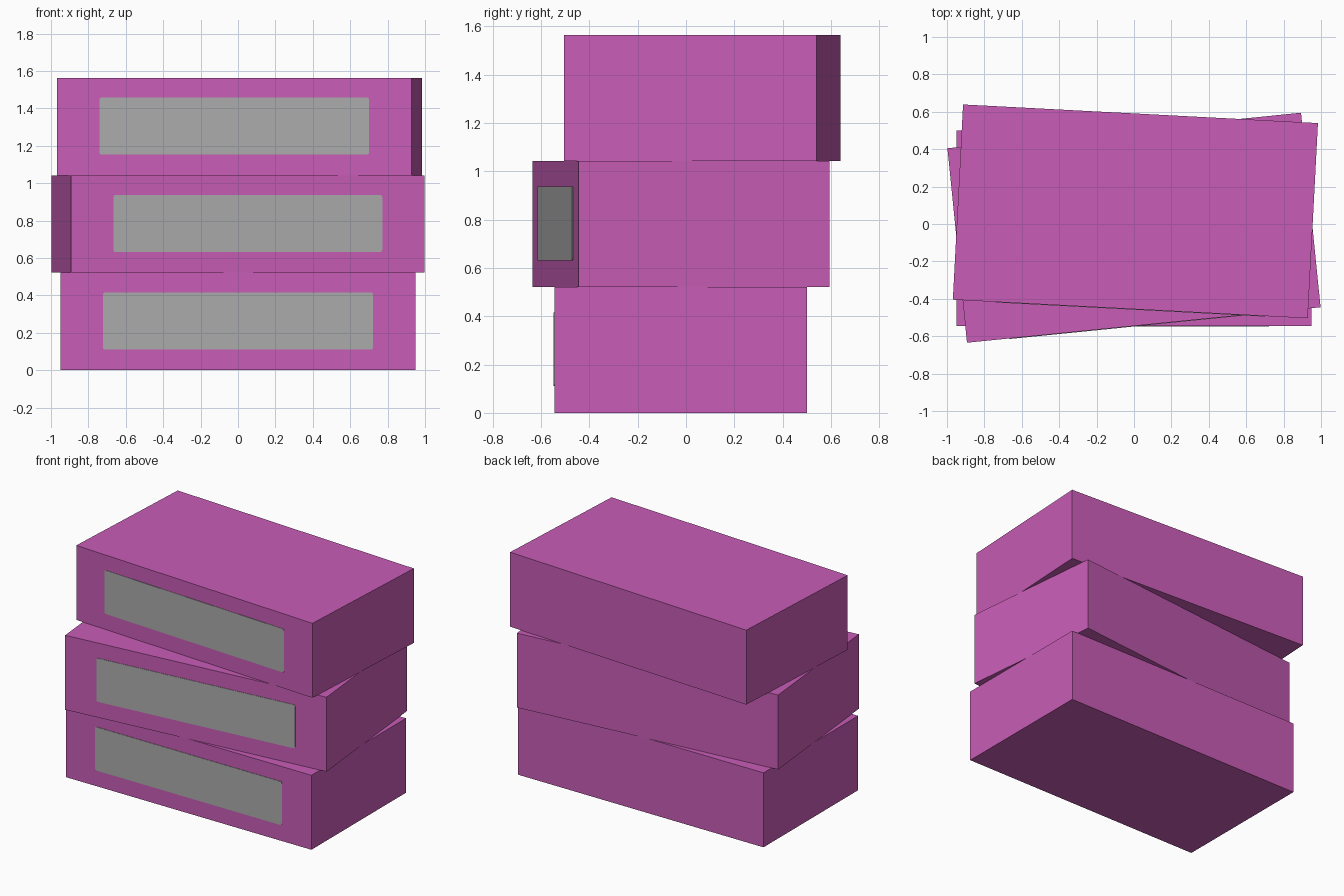
import bpy, bmesh, math
from mathutils import Matrix

if "Cube" in bpy.data.objects:
    bpy.data.objects.remove(bpy.data.objects["Cube"])

W, D, H = 1.90, 1.045, 0.521      # box size
LW, LH, LT = 1.445, 0.305, 0.004  # label size


def material(name, rgb):
    m = bpy.data.materials.new(name)
    m.diffuse_color = (*rgb, 1.0)
    m.use_nodes = True
    m.node_tree.nodes["Principled BSDF"].inputs["Base Color"].default_value = m.diffuse_color
    return m


purple = material("purple_card", (0.58, 0.108, 0.47))
grey = material("grey_label", (0.41, 0.41, 0.41))


def block(name, size, centre, mat, matrix, corner=0.0):
    """Cuboid, optionally with the edges along y rounded."""
    bm = bmesh.new()
    bmesh.ops.create_cube(bm, size=1.0)
    bmesh.ops.scale(bm, vec=size, verts=bm.verts)
    if corner:
        edges = [e for e in bm.edges
                 if abs(e.verts[0].co.y - e.verts[1].co.y) > size[1] * 0.5]
        bmesh.ops.bevel(bm, geom=edges, offset=corner, segments=3,
                        profile=0.5, affect='EDGES', clamp_overlap=False)
    bmesh.ops.translate(bm, vec=centre, verts=bm.verts)
    mesh = bpy.data.meshes.new(name)
    bm.to_mesh(mesh)
    bm.free()
    mesh.materials.append(mat)
    ob = bpy.data.objects.new(name, mesh)
    ob.matrix_world = matrix
    bpy.context.collection.objects.link(ob)
    return ob


# Stack of three boxes: name, x, y, turn in degrees
stack = [("bottom", 0.0, -0.0225, 0.0),
         ("middle", 0.0, -0.02, 5.73),
         ("top", 0.0075, 0.0675, -3.0)]

for i, (name, x, y, turn) in enumerate(stack):
    place = Matrix.Translation((x, y, i * H)) @ Matrix.Rotation(math.radians(turn), 4, 'Z')
    block(name + "_box", (W, D, H), (0, 0, H / 2), purple, place)
    # front label plate, just proud of the box face
    block(name + "_label", (LW, LT, LH), (0, -D / 2 - LT * 0.25, 0.263),
          grey, place, corner=0.012)
